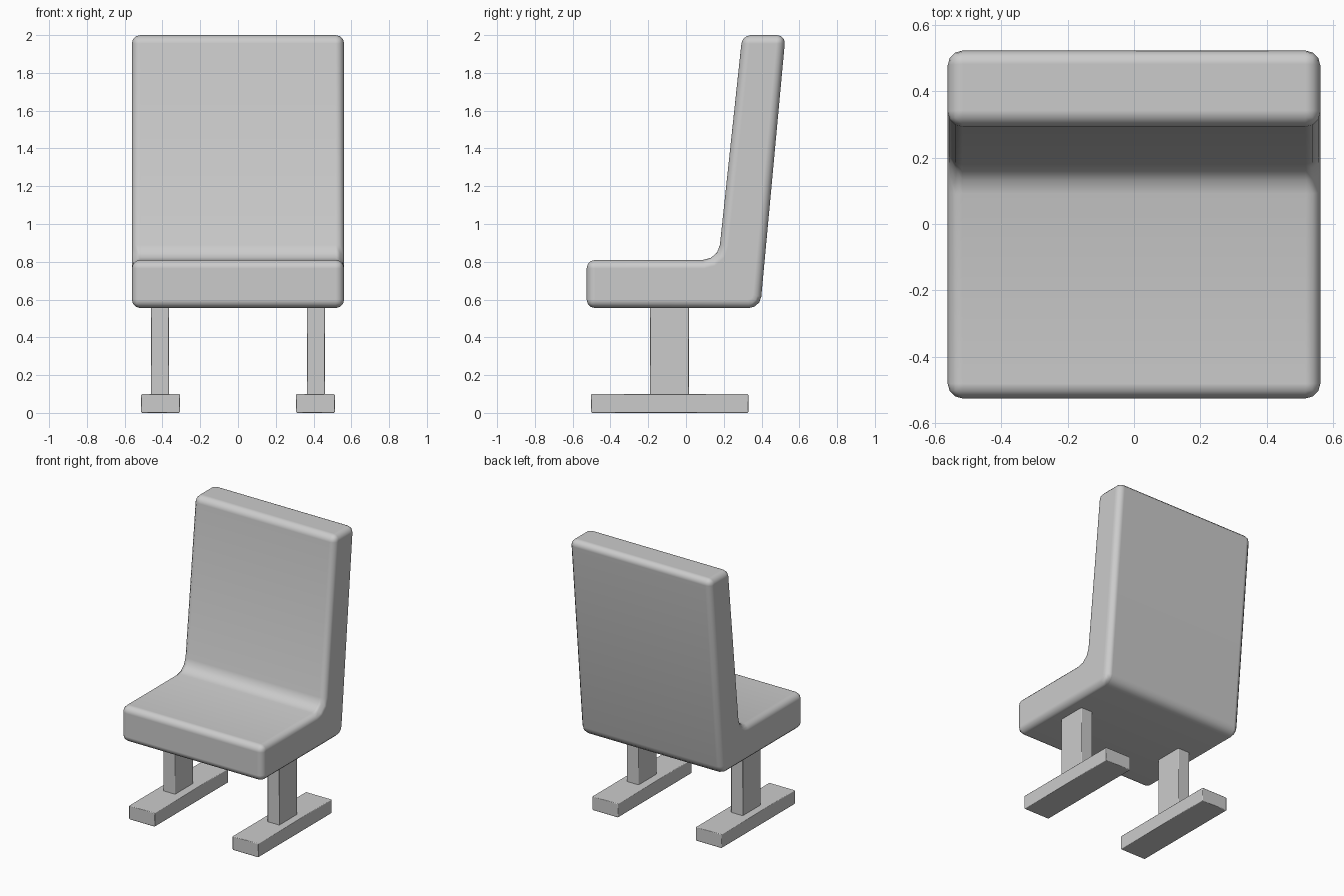
import bpy
import bmesh
from math import radians

cube = bpy.data.objects.get("Cube")
if cube:
    bpy.data.objects.remove(cube, do_unlink=True)

# One grey for the whole chair
grey = bpy.data.materials.new("light_grey")
grey.use_nodes = True
colour = (0.6, 0.6, 0.6, 1)
grey.diffuse_color = colour
grey.node_tree.nodes["Principled BSDF"].inputs["Base Color"].default_value = colour


def finish(bm, name, width, segments):
    """Turn a bmesh into a softly bevelled, smooth-shaded object."""
    bmesh.ops.recalc_face_normals(bm, faces=bm.faces)
    mesh = bpy.data.meshes.new(name)
    bm.to_mesh(mesh)
    bm.free()
    mesh.materials.append(grey)
    mesh.shade_smooth()
    obj = bpy.data.objects.new(name, mesh)
    bpy.context.collection.objects.link(obj)
    bevel = obj.modifiers.new("rounded_edges", "BEVEL")
    bevel.width = width
    bevel.segments = segments
    bevel.limit_method = "ANGLE"
    bevel.angle_limit = radians(40)
    bevel.harden_normals = True
    return obj


def block(name, x, y, z):
    """Box spanning the given (low, high) ranges."""
    bm = bmesh.new()
    bmesh.ops.create_cube(bm, size=1)
    for v in bm.verts:
        v.co = [lo + (c + 0.5) * (hi - lo) for c, (lo, hi) in zip(v.co, (x, y, z))]
    return finish(bm, name, 0.005, 1)


# Seat and backrest: one L-shaped side profile, extruded across the width
half_width = 0.562
profile = [(-0.526, 0.555), (0.393, 0.555), (0.527, 2.0),
           (0.298, 2.0), (0.171, 0.81), (-0.526, 0.81)]
bm = bmesh.new()
verts = [bm.verts.new((-half_width, y, z)) for y, z in profile]
bm.faces.new(verts)
# Round the heel and the inner crease
for corner, radius in ((verts[1], 0.06), (verts[4], 0.08)):
    bmesh.ops.bevel(bm, geom=[corner], offset=radius, offset_type="OFFSET",
                    segments=3, profile=0.5, affect="VERTICES")
side = bmesh.ops.extrude_face_region(bm, geom=bm.faces[:])["geom"]
for v in side:
    if isinstance(v, bmesh.types.BMVert):
        v.co.x = half_width
finish(bm, "seat_and_backrest", 0.045, 3)

# Legs and floor runners, one pair on each side
for label, s in (("left", 1), ("right", -1)):
    block(label + "_leg", sorted((s * 0.365, s * 0.46)), (-0.19, 0.015), (0.09, 0.58))
    block(label + "_foot", sorted((s * 0.307, s * 0.513)), (-0.503, 0.33), (0, 0.1))
